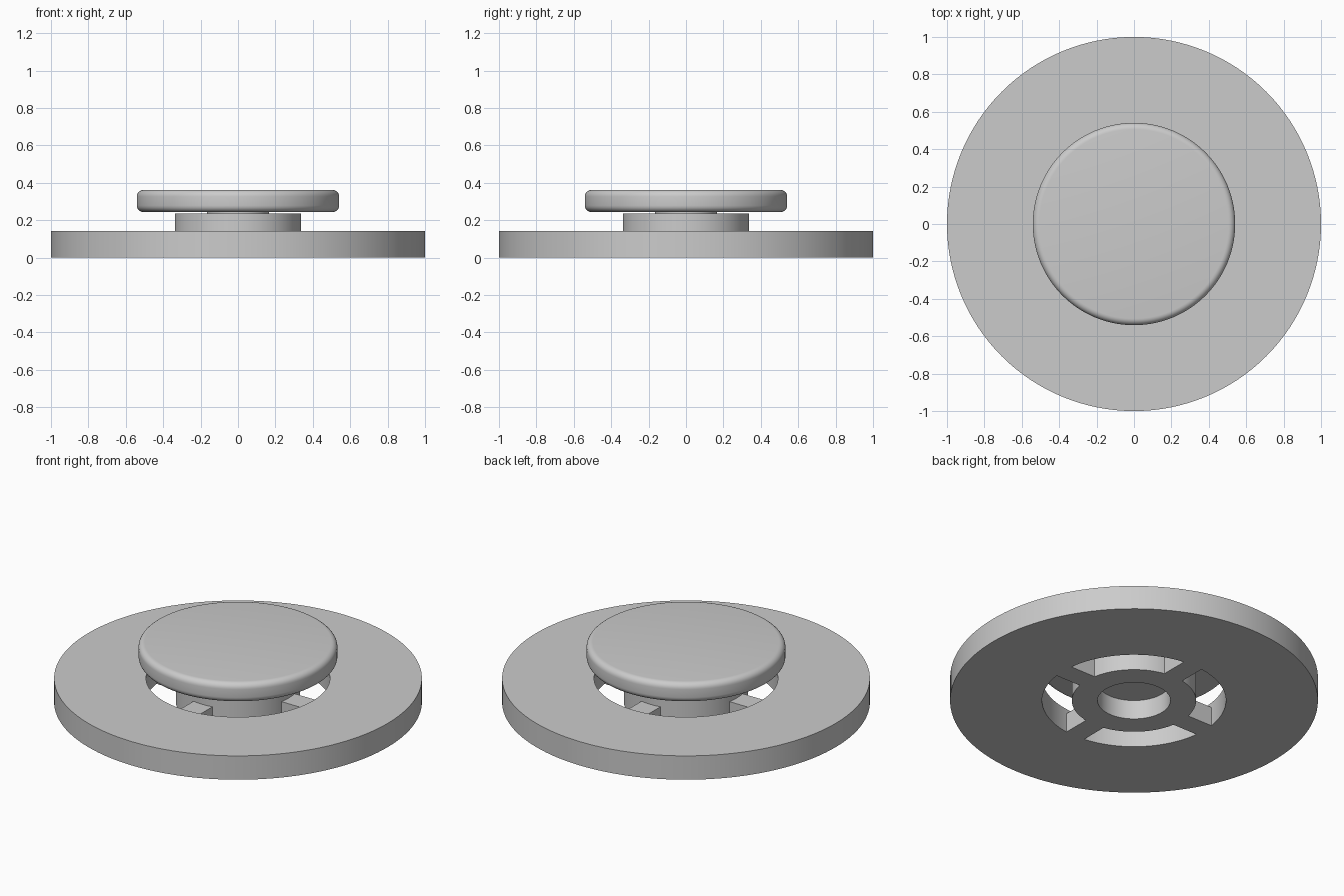
import bpy, bmesh, math
from mathutils import Matrix, Vector

if "Cube" in bpy.data.objects:
    bpy.data.objects.remove(bpy.data.objects["Cube"])

metal = bpy.data.materials.new("plain_grey")
metal.diffuse_color = (0.6, 0.6, 0.6, 1)
metal.use_nodes = True
metal.node_tree.nodes["Principled BSDF"].inputs["Base Color"].default_value = metal.diffuse_color
SIDES = 128


def finish(name, bm, angle=35):
    bmesh.ops.recalc_face_normals(bm, faces=bm.faces)
    me = bpy.data.meshes.new(name)
    bm.to_mesh(me)
    bm.free()
    me.materials.append(metal)
    ob = bpy.data.objects.new(name, me)
    bpy.context.collection.objects.link(ob)
    bpy.ops.object.select_all(action='DESELECT')
    ob.select_set(True)
    bpy.context.view_layer.objects.active = ob
    bpy.ops.object.shade_smooth_by_angle(angle=math.radians(angle))
    return ob


def lathe(name, profile, closed=False, angle=35):
    """Revolve (radius, z) points around the z axis."""
    bm = bmesh.new()
    vs = [bm.verts.new((r, 0, z)) for r, z in profile]
    es = [bm.edges.new(p) for p in zip(vs, vs[1:])]
    if closed:
        es.append(bm.edges.new((vs[-1], vs[0])))
    bmesh.ops.spin(bm, geom=vs + es, cent=(0, 0, 0), axis=(0, 0, 1),
                   angle=2 * math.pi, steps=SIDES)
    bmesh.ops.remove_doubles(bm, verts=bm.verts, dist=1e-5)
    return finish(name, bm, angle)


# Flat outer ring
lathe("base_ring", [(0.5, 0), (1, 0), (1, 0.143), (0.5, 0.143)], closed=True)

# Hub with a blind hole in its underside
lathe("hub", [(0, 0.115), (0.198, 0.115), (0.198, 0), (0.338, 0),
              (0.338, 0.236), (0, 0.236)])

# Short neck below the cap
lathe("neck", [(0, 0.23), (0.165, 0.23), (0.165, 0.25), (0, 0.25)])

# Rounded cap
R, LOW, HIGH, F = 0.541, 0.244, 0.362, 0.035
arc = [math.radians(a) for a in range(0, 91, 15)]
cap = [(0, LOW)]
cap += [(R - F + F * math.sin(a), LOW + F - F * math.cos(a)) for a in arc]
cap += [(R - F + F * math.cos(a), HIGH - F + F * math.sin(a)) for a in arc]
cap += [(0, HIGH)]
lathe("cap", cap)

# Four spokes joining the hub to the ring
bm = bmesh.new()
for i in range(4):
    m = (Matrix.Rotation(i * math.pi / 2, 4, 'Z')
         @ Matrix.Translation(Vector((0.416, 0, 0.0575)))
         @ Matrix.Diagonal((0.175, 0.125, 0.115, 1)))
    bmesh.ops.create_cube(bm, size=1, matrix=m)
finish("spokes", bm)
